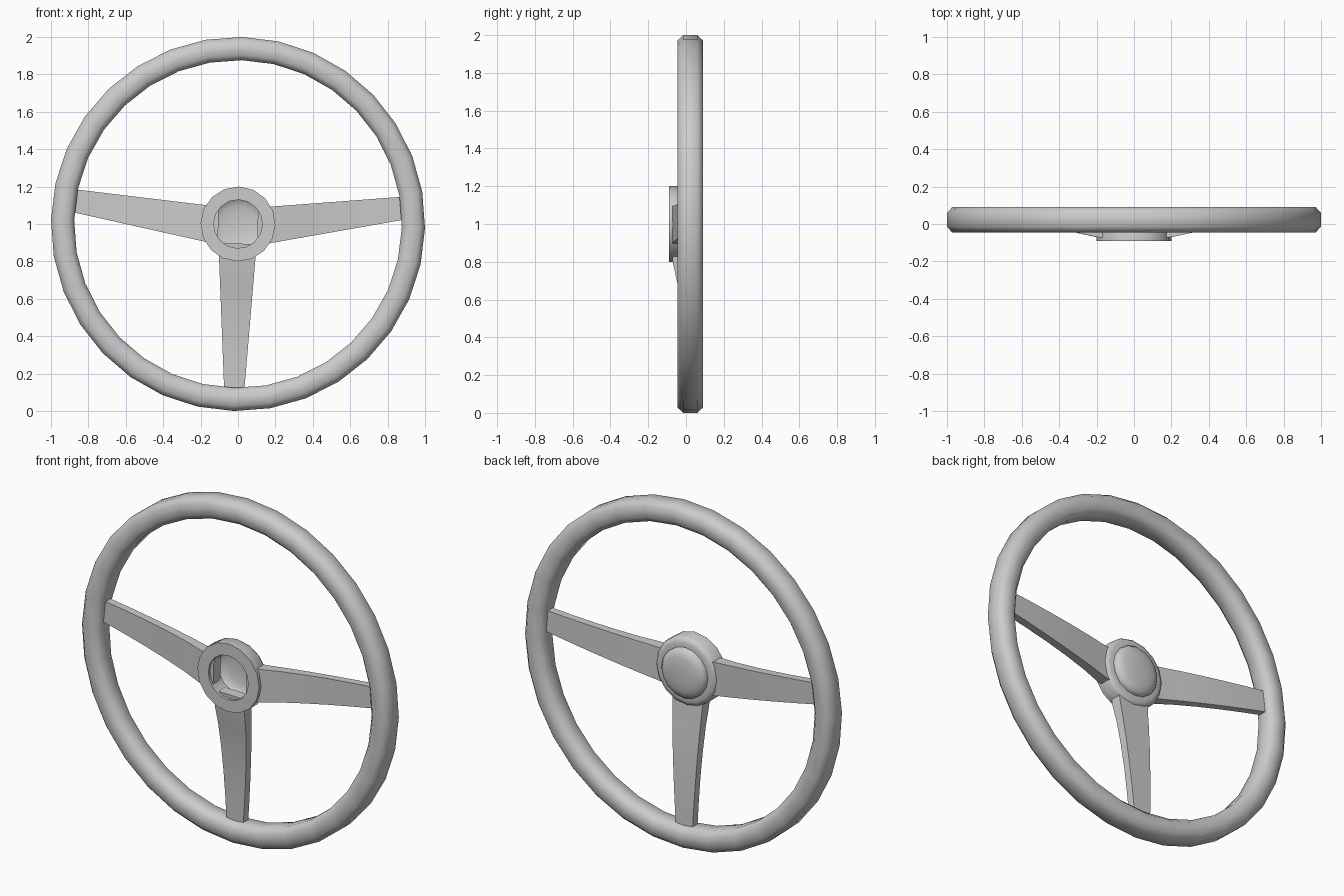
import bpy, bmesh, math
from mathutils import Matrix

if "Cube" in bpy.data.objects:
    bpy.data.objects.remove(bpy.data.objects["Cube"])

# whole wheel is turned slightly clockwise and lifted onto the ground
PLACE = Matrix.Translation((0, 0, 1)) @ Matrix.Rotation(math.radians(1.3), 4, 'Y')


def finish(name, bm, angle):
    bmesh.ops.remove_doubles(bm, verts=bm.verts, dist=1e-5)
    bmesh.ops.recalc_face_normals(bm, faces=bm.faces)
    bm.transform(PLACE)
    mesh = bpy.data.meshes.new(name)
    bm.to_mesh(mesh)
    bm.free()
    ob = bpy.data.objects.new(name, mesh)
    bpy.context.collection.objects.link(ob)
    bpy.ops.object.select_all(action='DESELECT')
    ob.select_set(True)
    bpy.context.view_layer.objects.active = ob
    bpy.ops.object.shade_smooth_by_angle(angle=math.radians(angle))
    return ob


def lathe(name, profile, sides, closed, angle=40):
    """Spin (radius, y) points around the y axis."""
    bm = bmesh.new()
    verts = [bm.verts.new((r, y, 0)) for r, y in profile]
    pairs = list(zip(verts, verts[1:]))
    if closed:
        pairs.append((verts[-1], verts[0]))
    edges = [bm.edges.new(p) for p in pairs]
    bmesh.ops.spin(bm, geom=verts + edges, cent=(0, 0, 0), axis=(0, 1, 0),
                   angle=math.tau, steps=sides, use_merge=True)
    return finish(name, bm, angle)


def spoke(name, along, across, end_mid, end_width):
    """Tapered arm: along / across are (x, z) directions."""
    # distance from centre, front y, back y
    sections = [(0.105, -0.076, -0.012), (0.2, -0.07, -0.006), (0.31, -0.046, 0.008),
                (0.45, -0.026, 0.022), (0.6, -0.012, 0.033), (0.75, -0.004, 0.041),
                (0.91, 0.0, 0.046)]
    bm = bmesh.new()
    rings = []
    for u, front, back in sections:
        t = (u - 0.18) / (0.87 - 0.18)
        mid, half = end_mid * t, (0.195 + (end_width - 0.195) * t) / 2
        ring = []
        for w, y in ((mid - half, front), (mid + half, front),
                     (mid + half, back), (mid - half, back)):
            ring.append(bm.verts.new((u * along[0] + w * across[0], y,
                                      u * along[1] + w * across[1])))
        rings.append(ring)
    for a, b in zip(rings, rings[1:]):
        for i in range(4):
            j = (i + 1) % 4
            bm.faces.new((a[i], a[j], b[j], b[i]))
    bm.faces.new(rings[0])
    bm.faces.new(rings[-1])
    return finish(name, bm, 30)


# rim: eight-sided rounded tube
C, Y, H, V, K = 0.938, 0.0225, 0.062, 0.0675, 0.55
rim_profile = [(C + H * a, Y + V * b) for a, b in
               ((1, -K), (1, K), (K, 1), (-K, 1), (-1, K), (-1, -K), (-K, -1), (K, -1))]
lathe("rim", rim_profile, 32, True, 60)

# hub collar with a softened back edge
lathe("hub_ring", [(0.13, -0.09), (0.2, -0.09), (0.2, -0.015), (0.19, 0.0),
                   (0.17, 0.006), (0.13, 0.006)], 16, True)

# hollow domed cap on the back of the hub
lathe("hub_cap", [(0.146, 0.0), (0.146, 0.018), (0.132, 0.034),
                  (0.1, 0.044), (0.05, 0.049), (0, 0.05)], 16, False, 60)

# spokes
spoke("right_spoke", (1, 0), (0, 1), 0.1025, 0.125)
spoke("left_spoke", (-1, 0), (0, 1), 0.1025, 0.125)
spoke("lower_spoke", (0, -1), (1, 0), 0.0, 0.11)
